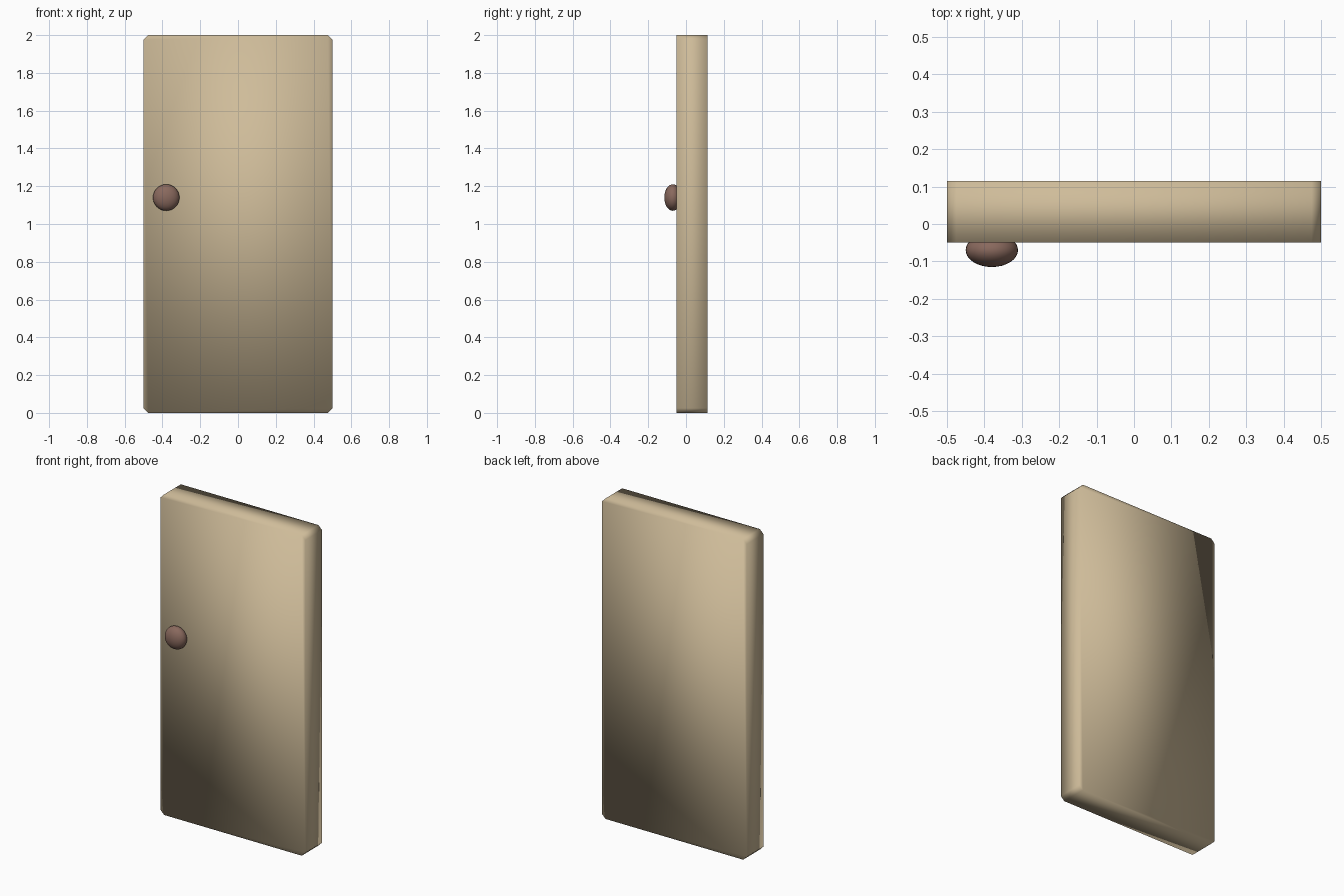
import bpy, bmesh
from mathutils import Matrix

if "Cube" in bpy.data.objects:
    bpy.data.objects.remove(bpy.data.objects["Cube"])


def add_part(name, bm, color):
    for f in bm.faces:
        f.smooth = True
    mesh = bpy.data.meshes.new(name)
    bm.to_mesh(mesh)
    bm.free()
    mat = bpy.data.materials.new(name + "_colour")
    mat.diffuse_color = color
    mat.use_nodes = True
    mat.node_tree.nodes["Principled BSDF"].inputs["Base Color"].default_value = mat.diffuse_color
    mesh.materials.append(mat)
    obj = bpy.data.objects.new(name, mesh)
    bpy.context.collection.objects.link(obj)
    return obj


# Door panel: slab whose four front-to-back corner edges are chamfered
Y0, Y1 = -0.05, 0.115
bm = bmesh.new()
bmesh.ops.create_cube(bm, size=1, matrix=Matrix.Translation((0, (Y0 + Y1) / 2, 1))
                      @ Matrix.Diagonal((1, Y1 - Y0, 2, 1)))
corners = [e for e in bm.edges
           if abs(e.verts[0].co.y - e.verts[1].co.y) > 0.1]
bmesh.ops.bevel(bm, geom=corners, offset=0.025, segments=1, affect='EDGES')
add_part("door_panel", bm, (0.62, 0.50, 0.32, 1))

# Door knob: flattened sphere partly sunk into the front face
bm = bmesh.new()
bmesh.ops.create_uvsphere(bm, u_segments=32, v_segments=16, radius=1,
                          matrix=Matrix.Translation((-0.38, -0.07, 1.14))
                          @ Matrix.Diagonal((0.07, 0.045, 0.07, 1)))
add_part("door_knob", bm, (0.25, 0.14, 0.11, 1))
